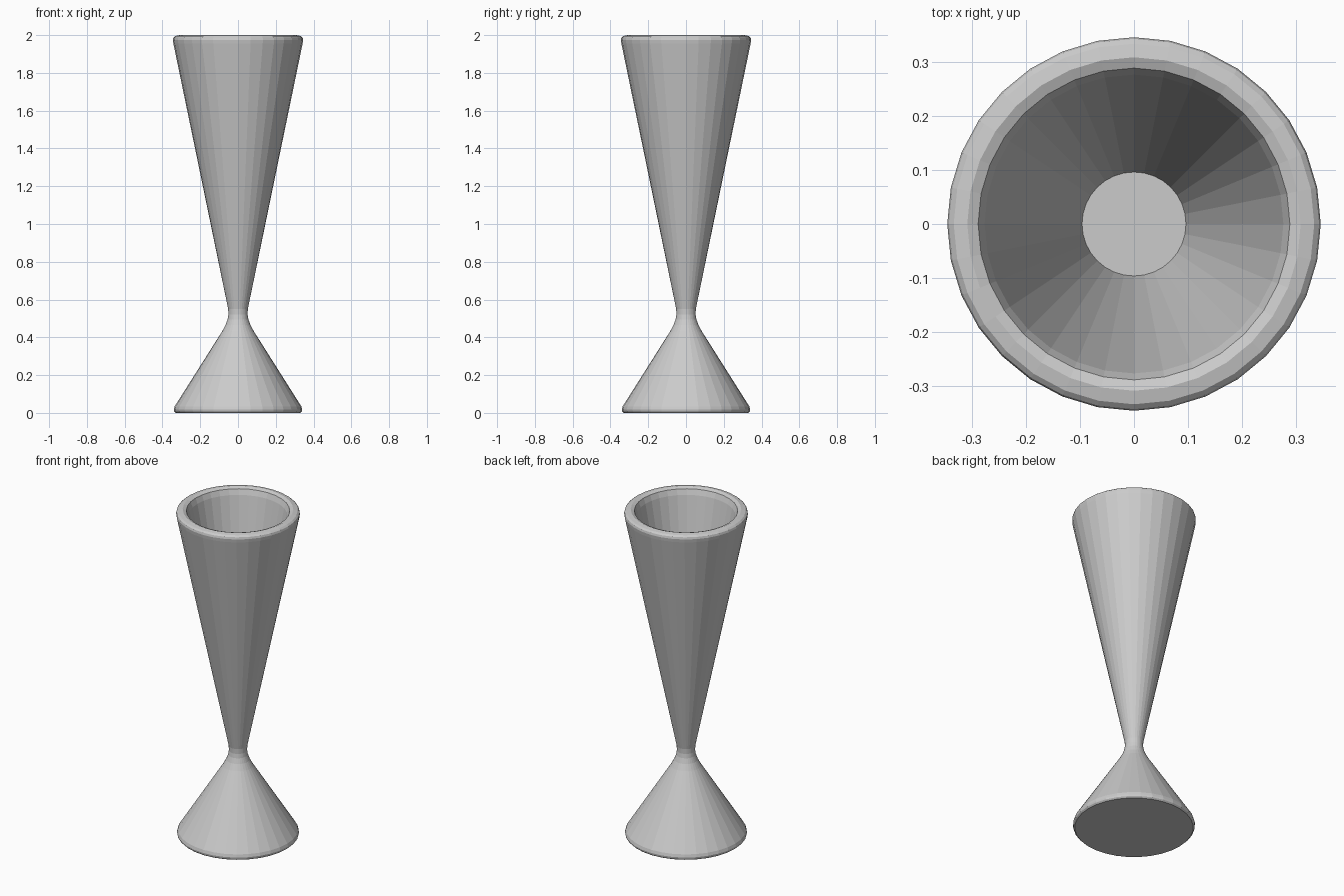
import bpy
import bmesh
from math import cos, sin, tau

SIDES = 32

cube = bpy.data.objects.get("Cube")
if cube:
    bpy.data.objects.remove(cube, do_unlink=True)

grey = bpy.data.materials.new("light grey")
grey.use_nodes = True
colour = (0.6, 0.6, 0.6, 1)
grey.diffuse_color = colour
grey.node_tree.nodes["Principled BSDF"].inputs["Base Color"].default_value = colour


def lathe(name, profile):
    """Turn a (radius, height) profile around z and cap both ends."""
    bm = bmesh.new()
    rings = [[bm.verts.new((r * cos(tau * i / SIDES), r * sin(tau * i / SIDES), z))
              for i in range(SIDES)] for r, z in profile]
    for low, high in zip(rings, rings[1:]):
        for i in range(SIDES):
            j = (i + 1) % SIDES
            bm.faces.new((low[i], low[j], high[j], high[i]))
    bm.faces.new(rings[0][::-1])
    bm.faces.new(rings[-1])
    bmesh.ops.recalc_face_normals(bm, faces=bm.faces)
    mesh = bpy.data.meshes.new(name)
    bm.to_mesh(mesh)
    bm.free()
    mesh.materials.append(grey)
    obj = bpy.data.objects.new(name, mesh)
    bpy.context.collection.objects.link(obj)
    return obj


# Profile runs from the underside, up the outside, over the rim and down inside
foot = [(0.33, 0), (0.338, 0.008), (0.34, 0.018), (0.335, 0.035)]
waist = [(0.085, 0.43), (0.066, 0.465), (0.055, 0.495), (0.051, 0.52), (0.052, 0.55)]
rim = [(0.342, 1.955), (0.345, 1.975), (0.342, 1.987), (0.333, 1.995),
       (0.308, 2), (0.288, 1.992), (0.276, 1.96)]
well = [(0.096, 1.05)]
lathe("hourglass_vase", foot + waist + rim + well)
